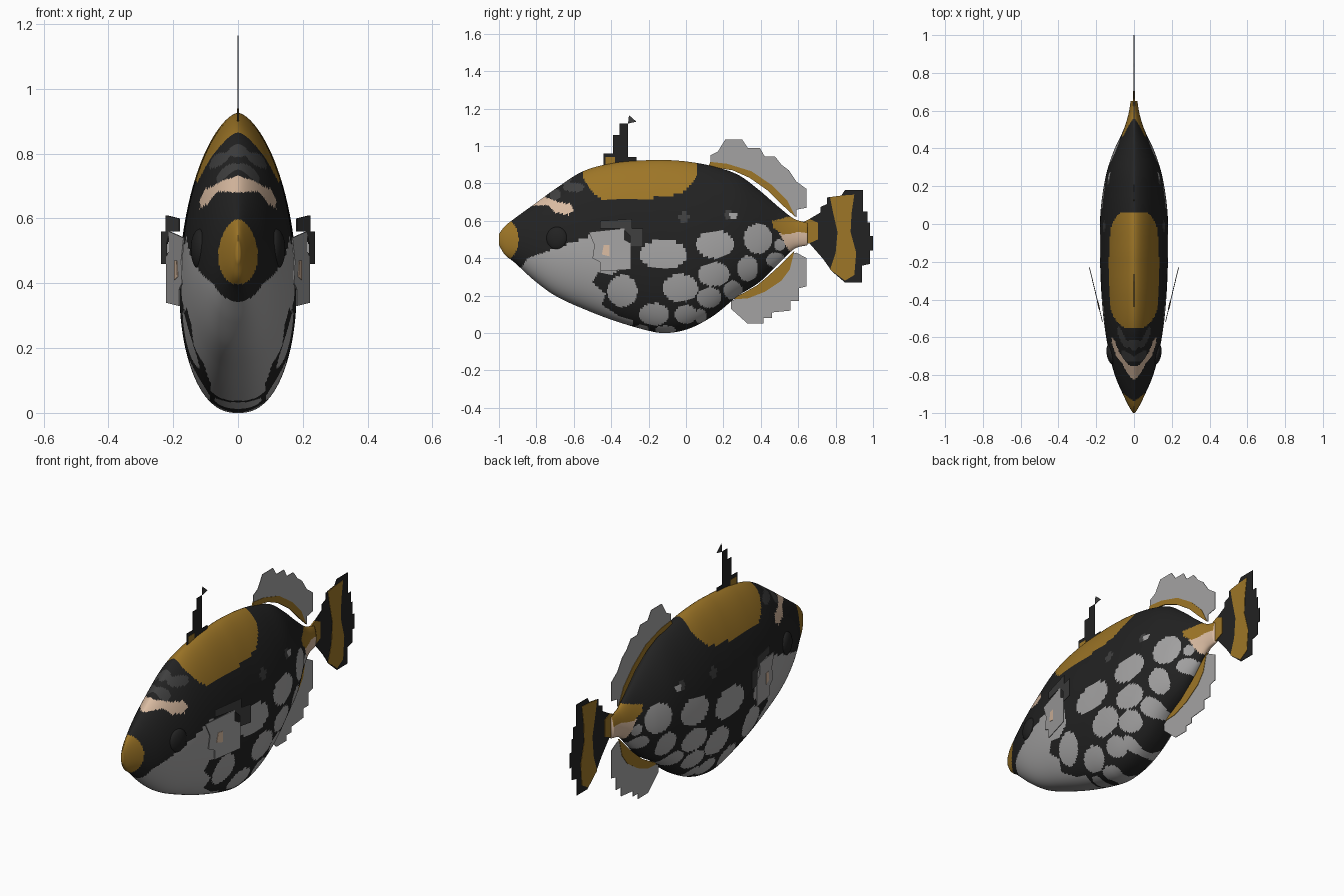
import bpy, bmesh, math

if "Cube" in bpy.data.objects:
    bpy.data.objects.remove(bpy.data.objects["Cube"])


def material(name, r, g, b):
    mat = bpy.data.materials.new(name)
    mat.diffuse_color = (r, g, b, 1)
    mat.use_nodes = True
    for node in mat.node_tree.nodes:
        if node.type == 'BSDF_PRINCIPLED':
            node.inputs["Base Color"].default_value = (r, g, b, 1)
            node.inputs["Roughness"].default_value = 0.8
    return mat


black = material("charcoal black", .016, .016, .016)
white = material("spot grey white", .37, .365, .365)
gold = material("mustard gold", .34, .18, .02)
cream = material("warm cream", .7, .5, .36)
slate = material("dark slate", .05, .05, .05)
palette = [black, white, gold, cream, slate]
BLACK, WHITE, GOLD, CREAM, SLATE = range(5)


def new_object(name, bm, mats):
    bmesh.ops.recalc_face_normals(bm, faces=bm.faces)
    mesh = bpy.data.meshes.new(name)
    bm.to_mesh(mesh)
    bm.free()
    for mat in mats:
        mesh.materials.append(mat)
    obj = bpy.data.objects.new(name, mesh)
    bpy.context.collection.objects.link(obj)
    return obj


def inside(y, z, outline):
    """True when the point lies within the outline."""
    hit = False
    for (ya, za), (yb, zb) in zip(outline, outline[1:] + outline[:1]):
        if (za > z) != (zb > z) and y < ya + (z - za) * (yb - ya) / (zb - za):
            hit = not hit
    return hit


def in_ellipse(y, z, spot):
    cy, cz, ry, rz = spot
    return ((y - cy) / ry) ** 2 + ((z - cz) / rz) ** 2 < 1


# Body stations: y, top z, bottom z, half width
stations = [
    (-1, .53, .47, .006), (-.97, .57, .42, .025), (-.92, .61, .38, .05),
    (-.81, .69, .28, .098), (-.7, .77, .2, .128), (-.55, .865, .13, .155),
    (-.38, .91, .065, .172), (-.19, .925, .01, .18), (-.1, .925, 0, .181),
    (.02, .915, .025, .18), (.15, .89, .095, .168), (.28, .845, .2, .143),
    (.39, .765, .27, .106), (.5, .67, .375, .055), (.58, .61, .45, .03),
    (.65, .59, .47, .018)]


def station_at(y):
    """Smooth interpolation through the stations."""
    i = 0
    while i < len(stations) - 2 and y > stations[i + 1][0]:
        i += 1
    a, b = stations[i], stations[i + 1]
    before, after = stations[max(i - 1, 0)], stations[min(i + 2, len(stations) - 1)]
    h = b[0] - a[0]
    t = (y - a[0]) / h
    result = []
    for k in range(1, 4):
        ma = (b[k] - before[k]) / (b[0] - before[0]) * h
        mb = (after[k] - a[k]) / (after[0] - a[0]) * h
        d = b[k] - a[k]
        result.append(a[k] + t * (ma + t * (3 * d - 2 * ma - mb + t * (ma + mb - 2 * d))))
    return result


# Painted regions of the skin, seen from the side
saddle = [(-.56, 1), (-.55, .83), (-.49, .74), (-.43, .705), (-.3, .71), (-.1, .73),
          (-.02, .75), (.04, .81), (.06, .85), (.06, 1)]
belly = [(-.89, .33), (-.85, .4), (-.62, .48), (-.46, .54), (-.36, .5), (-.33, .36),
         (-.4, .31), (-.47, .33), (-.5, .27), (-.43, .21), (-.45, .15), (-.34, .08),
         (-.3, -.1), (-1, -.1)]
brow = [(-.83, .68), (-.79, .78), (-.75, .725), (-.68, .7), (-.62, .69), (-.6, .66),
        (-.63, .63), (-.7, .645), (-.74, .685)]
spots = [(-.12, .42, .125, .08), (.155, .475, .1, .075), (.385, .505, .075, .08),
         (.15, .315, .085, .065), (.33, .345, .055, .068), (.48, .39, .05, .04),
         (-.03, .24, .095, .075), (-.34, .225, .08, .085), (-.17, .1, .08, .06),
         (.0, .1, .06, .05), (.125, .19, .065, .055), (.25, .23, .05, .05),
         (-.35, .055, .07, .03), (-.24, .02, .04, .025), (-.11, .018, .055, .022),
         (.08, .09, .03, .04), (.5, .47, .03, .03), (.255, .63, .022, .018)]
slate_marks = [(-.6, .78, .055, .025), (-.7, .74, .03, .03), (-.01, .62, .03, .025),
               (.23, .63, .025, .025), (-.67, .83, .06, .04)]
peduncle_gold = [(.46, .6), (.7, .66), (.7, .53), (.6, .54), (.52, .525), (.47, .56)]
peduncle_cream = [(.5, .53), (.6, .545), (.7, .53), (.7, .4), (.55, .44)]


def skin_colour(y, z):
    if in_ellipse(y, z, (-1, .5, .105, .125)):
        return GOLD
    for outline, colour in ((brow, CREAM), (saddle, GOLD), (peduncle_gold, GOLD),
                            (peduncle_cream, CREAM), (belly, WHITE)):
        if inside(y, z, outline):
            return colour
    if any(in_ellipse(y, z, s) for s in spots):
        return WHITE
    if any(in_ellipse(y, z, s) for s in slate_marks):
        return SLATE
    return BLACK


# Body: egg-shaped rings, rounded below and narrowing to a ridge on top
RINGS, SIDES = 260, 144
bm = bmesh.new()
rings = []
for i in range(RINGS + 1):
    y = -1 + 1.65 * i / RINGS
    top, bottom, width = station_at(y)
    middle = bottom + (top - bottom) * .41
    ring = []
    for j in range(SIDES):
        angle = math.tau * j / SIDES
        c, s = math.cos(angle), math.sin(angle)
        power = 1.25 if s > 0 else .85
        x = math.copysign(abs(c) ** power, c) * width
        z = middle + s * ((top - middle) if s > 0 else (middle - bottom))
        ring.append(bm.verts.new((x, y, z)))
    rings.append(ring)
for a, b in zip(rings, rings[1:]):
    for j in range(SIDES):
        k = (j + 1) % SIDES
        bm.faces.new((a[j], a[k], b[k], b[j]))
bm.faces.new(rings[0])
bm.faces.new(rings[-1])
for face in bm.faces:
    face.smooth = True
    centre = face.calc_center_median()
    face.material_index = skin_colour(centre.y, centre.z)
new_object("body", bm, palette)

# Eyes: flattened domes
for side, label in ((1, "left"), (-1, "right")):
    bpy.ops.mesh.primitive_uv_sphere_add(segments=32, ring_count=16, radius=.058,
                                         location=(side * .118, -.69, .505))
    eye = bpy.context.object
    eye.name = label + "_eye"
    eye.scale = (.45, 1, 1.08)
    eye.rotation_euler.z = side * -.2
    eye.data.materials.append(black)
    bpy.ops.object.shade_smooth()


def plate(name, outline, mat, thick=.003, x_at=lambda y: 0):
    """Thin flat fin piece from a side outline."""
    bm = bmesh.new()
    near = [bm.verts.new((x_at(y) - thick / 2, y, z)) for y, z in outline]
    face = bm.faces.new(near)
    out = bmesh.ops.extrude_face_region(bm, geom=[face])
    verts = [v for v in out["geom"] if isinstance(v, bmesh.types.BMVert)]
    bmesh.ops.translate(bm, verts=verts, vec=(thick, 0, 0))
    return new_object(name, bm, [mat])


# Front dorsal spine
plate("dorsal_spine", [(-.44, .89), (-.44, .96), (-.39, .96), (-.39, 1.06), (-.355, 1.06),
      (-.355, 1.12), (-.31, 1.12), (-.31, .94), (-.265, .94), (-.265, .9)], black)
plate("dorsal_spine_tip", [(-.31, 1.12), (-.305, 1.165), (-.265, 1.13)], slate)
plate("dorsal_spine_base", [(-.43, .9), (-.43, .94), (-.38, .94), (-.38, .9)], gold, .006)

# Rear dorsal fin with its gold root band
plate("rear_dorsal_fin", [(.13, .89), (.13, .95), (.17, .97), (.21, 1.035), (.3, 1.035),
      (.33, .99), (.395, .99), (.42, .945), (.475, .945), (.51, .9), (.55, .87),
      (.59, .81), (.645, .77), (.645, .67), (.59, .66), (.59, .62), (.53, .68),
      (.45, .77), (.37, .84), (.28, .88)], white)
plate("rear_dorsal_band", [(.12, .89), (.13, .915), (.22, .905), (.35, .865), (.46, .79),
      (.54, .71), (.585, .62), (.52, .68), (.44, .76), (.34, .83), (.25, .87)], gold, .007)

# Anal fin with its gold root band
plate("anal_fin", [(.24, .17), (.24, .13), (.33, .05), (.415, .05), (.415, .08), (.46, .08),
      (.46, .11), (.56, .12), (.56, .17), (.605, .17), (.605, .24), (.645, .25),
      (.645, .4), (.59, .43), (.56, .42), (.5, .36), (.39, .26), (.3, .2)], white)
plate("anal_band", [(.24, .18), (.33, .185), (.42, .22), (.51, .28), (.555, .34), (.58, .44),
      (.54, .4), (.47, .33), (.38, .255), (.3, .21)], gold, .007)

# Tail fin: root, dark fan and gold band
plate("tail_root", [(.62, .59), (.66, .61), (.705, .59), (.705, .5), (.66, .48), (.62, .47)],
      gold, .008)
plate("tail_fin", [(.66, .61), (.72, .645), (.72, .675), (.755, .69), (.755, .725),
      (.83, .735), (.85, .765), (.945, .765), (.945, .65), (.97, .65), (.97, .59),
      (.985, .59), (.985, .52), (1, .52), (1, .44), (.985, .44), (.985, .37), (.94, .36),
      (.94, .27), (.85, .27), (.78, .33), (.73, .4), (.66, .48), (.7, .54)], black)
plate("tail_band", [(.77, .727), (.83, .735), (.9, .74), (.885, .64), (.88, .54), (.91, .43),
      (.9, .31), (.85, .28), (.77, .34), (.8, .43), (.81, .54), (.785, .65)], gold, .007)

# Pectoral fins, spreading outward toward the rear
light_part = [(-.52, .54), (-.43, .55), (-.33, .56), (-.33, .5), (-.295, .48), (-.295, .34),
              (-.46, .33), (-.46, .38), (-.5, .4), (-.49, .47)]
dark_part = [(-.46, .56), (-.46, .6), (-.29, .61), (-.29, .56), (-.23, .56), (-.23, .46),
             (-.3, .46), (-.3, .52), (-.34, .56)]
mark = [(-.45, .42), (-.44, .47), (-.41, .47), (-.41, .41)]
for side, label in ((1, "left"), (-1, "right")):
    spread = lambda y, side=side: side * (.176 + (y + .48) * .24)
    plate(label + "_pectoral_fin", light_part, white, .004, spread)
    plate(label + "_pectoral_tip", dark_part, slate, .004, spread)
    plate(label + "_pectoral_mark", mark, cream, .008, spread)
